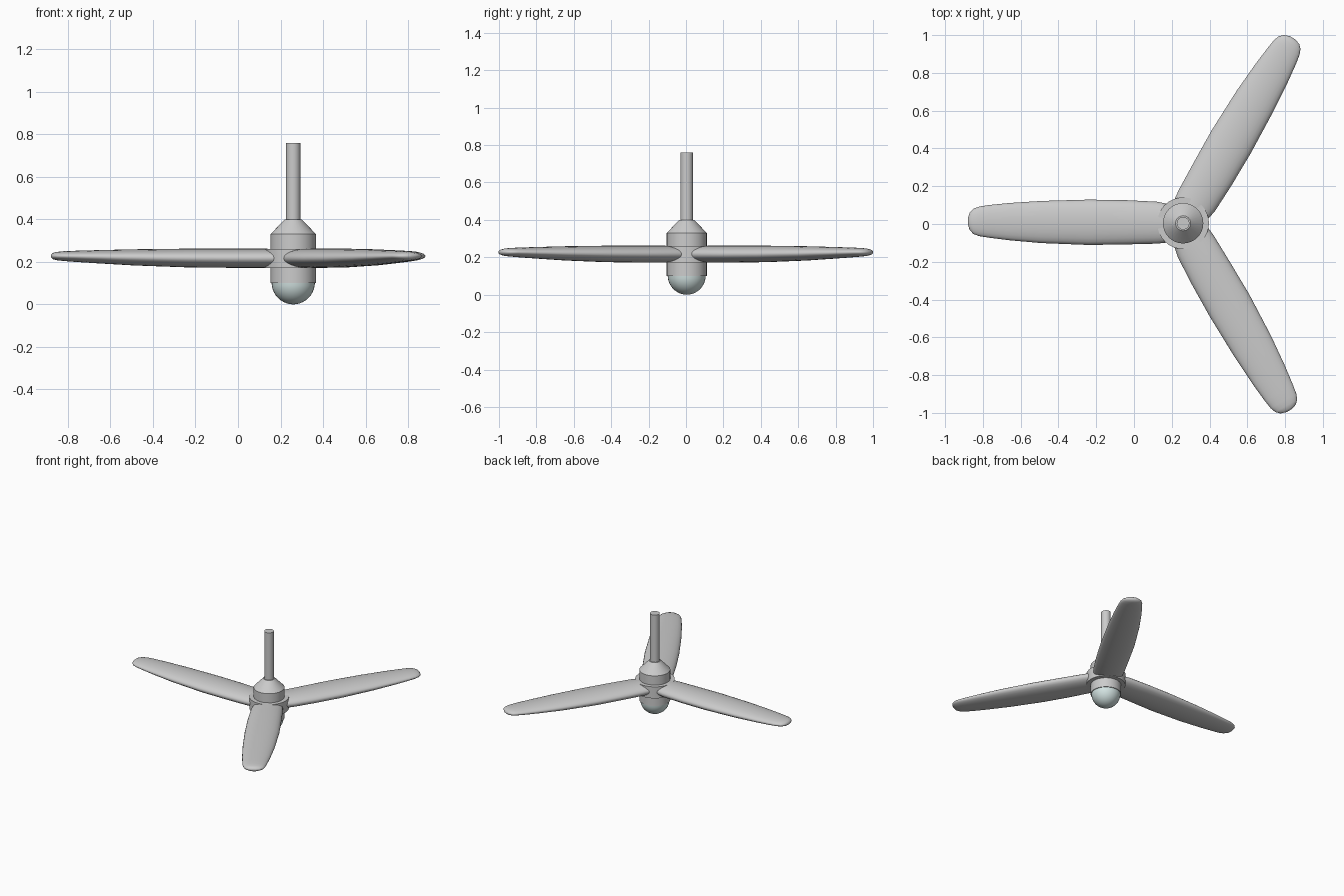
import bpy, bmesh, math
from mathutils import Matrix, Vector

if "Cube" in bpy.data.objects:
    bpy.data.objects.remove(bpy.data.objects["Cube"])

CX, CY = 0.26, 0.004      # fan axis
SEG = 32


def finish(name, bm, angle=35):
    bmesh.ops.recalc_face_normals(bm, faces=bm.faces)
    mesh = bpy.data.meshes.new(name)
    bm.to_mesh(mesh)
    bm.free()
    ob = bpy.data.objects.new(name, mesh)
    bpy.context.collection.objects.link(ob)
    bpy.ops.object.select_all(action='DESELECT')
    ob.select_set(True)
    bpy.context.view_layer.objects.active = ob
    bpy.ops.object.shade_smooth_by_angle(angle=math.radians(angle))
    return ob


def loft(bm, rings):
    """Skin a list of equal-length point rings and cap both ends."""
    loops = [[bm.verts.new(p) for p in ring] for ring in rings]
    for a, b in zip(loops, loops[1:]):
        n = len(a)
        for i in range(n):
            j = (i + 1) % n
            bm.faces.new((a[i], a[j], b[j], b[i]))
    bm.faces.new(loops[0])
    bm.faces.new(loops[-1])


def lathe(name, profile, seg=SEG):
    """Revolve (radius, z) pairs about the fan axis."""
    bm = bmesh.new()
    loft(bm, [[(CX + r * math.cos(2 * math.pi * i / seg),
                CY + r * math.sin(2 * math.pi * i / seg), z)
               for i in range(seg)] for r, z in profile])
    return finish(name, bm)


# Ceiling rod, motor housing with cone cap, and blade collar
lathe("rod", [(0.034, 0.39), (0.034, 0.76)], 16)
lathe("motor_housing", [(0.107, 0.10), (0.107, 0.33), (0.04, 0.40)])
lathe("blade_collar", [(0.137, 0.172), (0.137, 0.26)])

# Glass lamp dome
dome = lathe("lamp_dome", [(0.102 * math.cos(a), 0.104 - 0.104 * math.sin(a))
                           for a in [math.radians(d) for d in range(0, 91, 9)][:-1]]
             + [(0.003, 0.0)])
glass = bpy.data.materials.new("pale_glass")
glass.diffuse_color = (0.66, 0.78, 0.77, 1)
glass.use_nodes = True
glass.node_tree.nodes["Principled BSDF"].inputs["Base Color"].default_value = glass.diffuse_color
dome.data.materials.append(glass)

# Blade stations: distance, right edge, left edge, mid height, half thickness
STATIONS = [
    (0.06, 0.098, -0.100, 0.217, 0.043),
    (0.14, 0.114, -0.108, 0.217, 0.045),
    (0.30, 0.122, -0.112, 0.217, 0.045),
    (0.50, 0.125, -0.115, 0.218, 0.044),
    (0.75, 0.118, -0.105, 0.221, 0.038),
    (0.92, 0.107, -0.090, 0.224, 0.031),
    (1.03, 0.096, -0.076, 0.226, 0.026),
    (1.08, 0.088, -0.068, 0.227, 0.023),
    (1.11, 0.077, -0.057, 0.227, 0.020),
    (1.13, 0.057, -0.036, 0.227, 0.015),
    (1.14, 0.025, -0.005, 0.227, 0.006),
]

# Three blades, evenly spaced
for k, deg in enumerate((60, 180, 300)):
    spin = Matrix.Translation((CX, CY, 0)) @ Matrix.Rotation(math.radians(deg), 4, 'Z')
    rings = []
    for d, right, left, z, t in STATIONS:
        mid, half = -(right + left) / 2, (right - left) / 2
        rings.append([spin @ Vector((d, mid + half * math.cos(a), z + t * math.sin(a)))
                      for a in [2 * math.pi * i / 24 for i in range(24)]])
    bm = bmesh.new()
    loft(bm, rings)
    finish(f"blade_{k + 1}", bm, 60)
